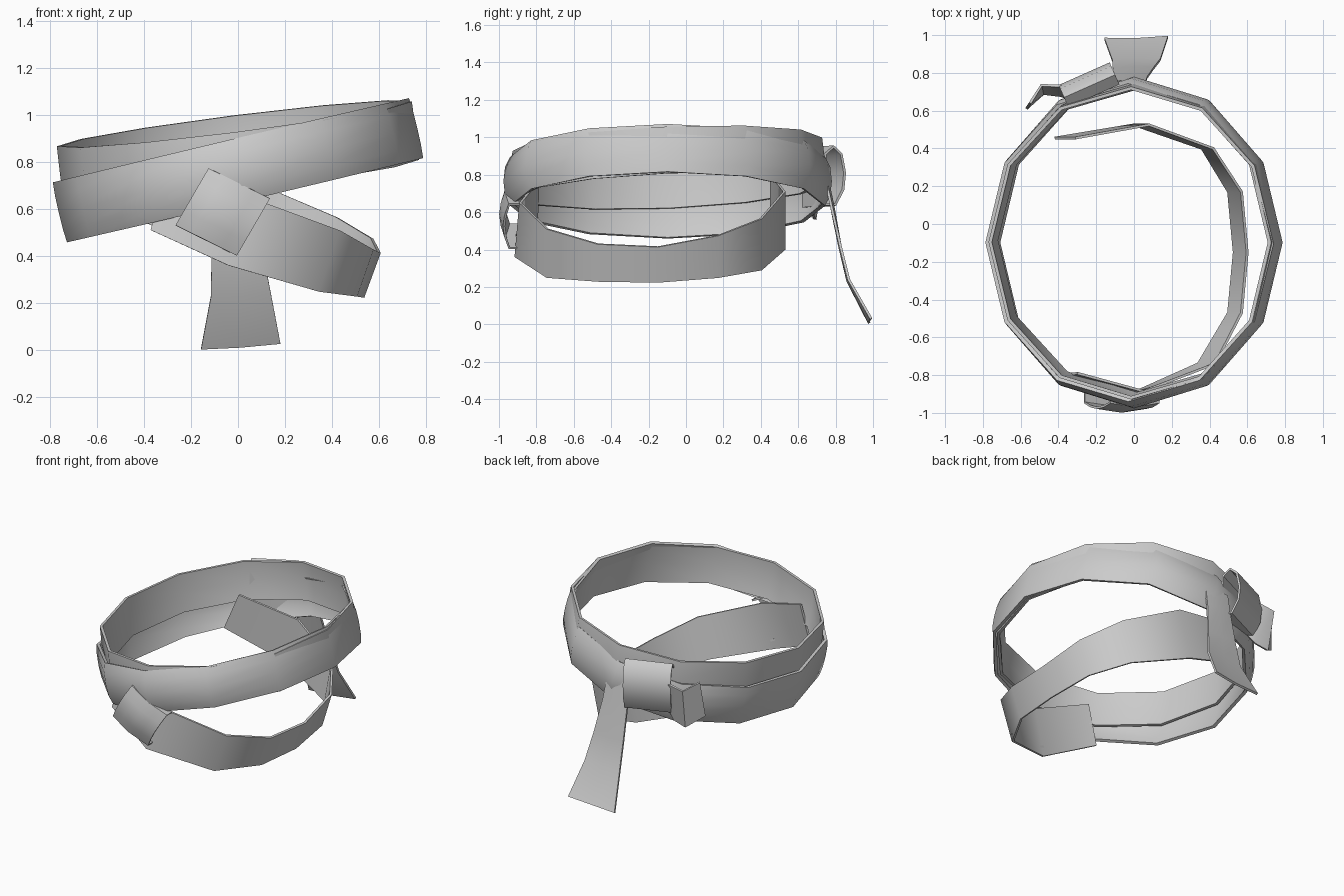
import bpy
from math import sin, cos, pi, radians
from mathutils import Vector, Matrix


def sheet(name, rails, thick=0.015, closed=False):
    """Skin a strap between rails (lists of points), then give it thickness."""
    n = len(rails[0])
    verts = [p for r in rails for p in r]
    faces = []
    for k in range(len(rails) - 1):
        for i in range(n if closed else n - 1):
            j = (i + 1) % n
            faces.append((k * n + i, k * n + j, (k + 1) * n + j, (k + 1) * n + i))
    me = bpy.data.meshes.new(name)
    me.from_pydata(verts, [], faces)
    ob = bpy.data.objects.new(name, me)
    bpy.context.collection.objects.link(ob)
    bpy.ops.object.select_all(action='DESELECT')
    ob.select_set(True)
    bpy.context.view_layer.objects.active = ob
    mod = ob.modifiers.new("thickness", 'SOLIDIFY')
    mod.thickness = thick
    mod.offset = 0
    bpy.ops.object.modifier_apply(modifier=mod.name)
    bpy.ops.object.shade_smooth_by_angle(angle=radians(42))
    return ob


def band(name, rx, ry, centre, tilt_y, tilt_x, profile, thick):
    """Twelve-sided oval waist band, rounded mostly at front and back."""
    m = (Matrix.Translation(centre) @ Matrix.Rotation(tilt_x, 4, 'X')
         @ Matrix.Rotation(tilt_y, 4, 'Y'))
    rails = [[m @ Vector(((rx + d * 0.15) * cos(i * pi / 6),
                          (ry + d) * sin(i * pi / 6), h))
              for i in range(12)] for d, h in profile]
    return sheet(name, rails, thick, closed=True)


# Outer waist band, strongly tilted and rounded outwards
band("outer_band", 0.773, 0.868, (0, -0.098, 0.765), radians(-13.3), 0,
     [(-0.035, -0.13), (-0.008, -0.075), (0, 0), (-0.008, 0.075), (-0.035, 0.13)], 0.02)

# Inner waist band, flatter and nested inside
band("inner_band", 0.753, 0.83, (0, -0.095, 0.838), radians(-7.2), radians(2.5),
     [(-0.02, -0.125), (0, 0), (-0.01, 0.125)], 0.018)

# Loose strap hanging diagonally across the right side
low = [(-0.37, -0.80, 0.51), (-0.04, -0.91, 0.36), (0.34, -0.74, 0.25),
       (0.50, -0.47, 0.23), (0.53, -0.15, 0.225), (0.50, 0.17, 0.25),
       (0.36, 0.40, 0.29), (0.0, 0.525, 0.40), (-0.42, 0.455, 0.55)]
high = [(-0.30, -0.79, 0.77), (0.05, -0.885, 0.65), (0.43, -0.74, 0.51),
        (0.57, -0.47, 0.43), (0.60, -0.15, 0.415), (0.57, 0.17, 0.475),
        (0.42, 0.40, 0.565), (0.08, 0.525, 0.71), (-0.31, 0.455, 0.80)]
sheet("hanging_strap", [low, high], 0.014)

# Front wrap: a turned, bulging square holding the straps together
c, u, v = Vector((-0.065, 0, 0.588)), Vector((0.130, 0, -0.064)), Vector((0.068, 0, 0.117))
prof = [(-1, -0.91), (-1, -0.965), (-0.5, -0.985), (0, -0.993),
        (0.5, -0.985), (1, -0.965), (1, -0.91)]
sheet("front_wrap", [[c + u * s + v * t + Vector((0, y + 0.02 * abs(s), 0))
                      for t, y in prof] for s in (-1, -0.5, 0, 0.5, 1)], 0.012)

# Back knot: strap loop around the bands
axis = Vector((0.27, 0.12, 0))
out = Vector((-0.4, 0.91, 0))
start = Vector((-0.37, 0.67, 0))
loop = [(-0.05, 0.90), (0.0, 0.94), (0.045, 0.90), (0.065, 0.80),
        (0.055, 0.71), (0.01, 0.63), (-0.05, 0.63)]
sheet("back_knot", [[start + axis * s + out * d + Vector((0, 0, z + 0.01 * s))
                     for d, z in loop] for s in (0, 0.5, 1)], 0.014, closed=True)

# Short folded end poking out of the knot
sheet("knot_end",
      [[(-0.33, 0.66, 0.64), (-0.39, 0.68, 0.58), (-0.48, 0.69, 0.56), (-0.57, 0.61, 0.63)],
       [(-0.32, 0.70, 0.88), (-0.37, 0.73, 0.84), (-0.49, 0.735, 0.82), (-0.55, 0.64, 0.86)]], 0.014)

# Long flared tail hanging from the knot
left = [(-0.11, 0.75, 0.78), (-0.11, 0.775, 0.64), (-0.112, 0.82, 0.42),
        (-0.115, 0.865, 0.23), (-0.157, 0.98, 0.006)]
mid = [(0.0, 0.755, 0.78), (-0.01, 0.785, 0.64), (0.0, 0.825, 0.42),
       (0.015, 0.868, 0.235), (0.01, 0.978, 0.014)]
right = [(0.06, 0.745, 0.78), (0.07, 0.775, 0.64), (0.105, 0.825, 0.42),
         (0.14, 0.87, 0.24), (0.18, 0.99, 0.03)]
sheet("hanging_tail", [left, mid, right], 0.014)
